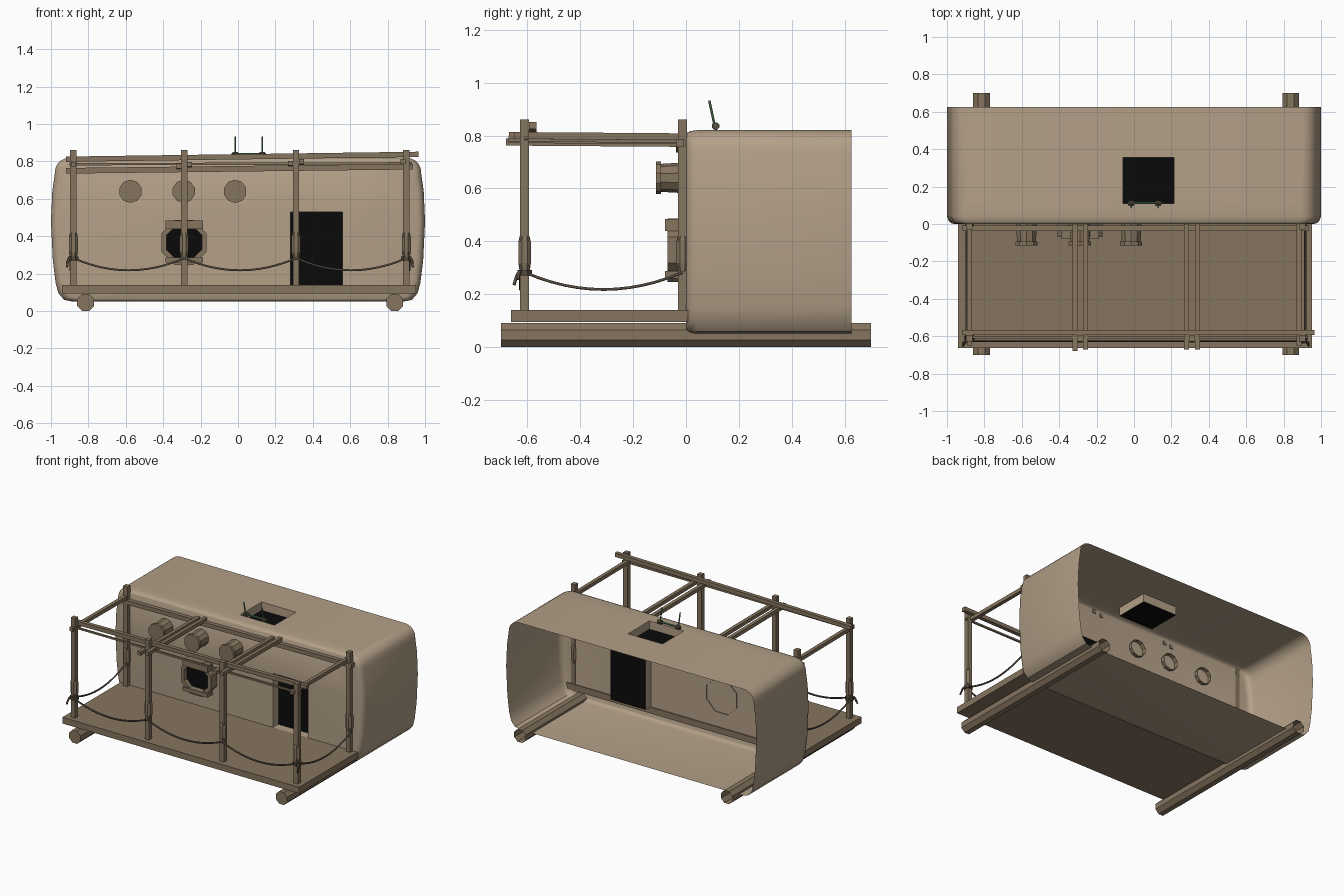
import bpy, bmesh, math
from mathutils import Vector, Matrix

if "Cube" in bpy.data.objects:
    bpy.data.objects.remove(bpy.data.objects["Cube"])


def material(name, rgb):
    m = bpy.data.materials.new(name)
    m.use_nodes = True
    m.diffuse_color = (*rgb, 1)
    m.node_tree.nodes["Principled BSDF"].inputs["Base Color"].default_value = (*rgb, 1)
    return m


PLASTER = material("tan plaster", (0.45, 0.35, 0.245))
WOOD = material("brown wood", (0.24, 0.178, 0.114))
BLACK = material("black opening", (0.003, 0.003, 0.003))
ROPE = material("dark rope", (0.09, 0.07, 0.05))
GREEN = material("dull green metal", (0.12, 0.25, 0.13))


def add(name, bm, *mats, smooth=None):
    me = bpy.data.meshes.new(name)
    bm.to_mesh(me)
    bm.free()
    for m in mats:
        me.materials.append(m)
    if smooth:
        me.shade_smooth()
        me.set_sharp_from_angle(angle=math.radians(smooth))
    ob = bpy.data.objects.new(name, me)
    bpy.context.collection.objects.link(ob)
    return ob


def box(name, lo, hi, mat=WOOD):
    lo, hi = Vector(lo), Vector(hi)
    bm = bmesh.new()
    bmesh.ops.create_cube(bm, size=1, matrix=Matrix.Translation((lo + hi) / 2)
                          @ Matrix.Diagonal((*(hi - lo), 1)))
    return add(name, bm, mat)


def loft(name, start, end, rings, sides, mats=(WOOD,), caps=(True, True)):
    """Rings of (fraction along the axis, radius), bridged from start to end."""
    start, end = Vector(start), Vector(end)
    q = (end - start).to_track_quat('Z', 'Y')
    bm = bmesh.new()
    loops = []
    for t, r in rings:
        c = start.lerp(end, t)
        angles = [math.tau * (i + 0.5) / sides for i in range(sides)]
        loops.append([bm.verts.new(c + q @ Vector((r * math.cos(a), r * math.sin(a), 0)))
                      for a in angles])
    for a, b in zip(loops, loops[1:]):
        for i in range(sides):
            j = (i + 1) % sides
            bm.faces.new((a[i], a[j], b[j], b[i]))
    if caps[0]:
        bm.faces.new(loops[0][::-1])
    if caps[1]:
        bm.faces.new(loops[-1]).material_index = len(mats) - 1
    return add(name, bm, *mats)


def beam(name, a, b, width=0.026, mat=WOOD, sides=4):
    r = width / 2 / math.cos(math.pi / sides)
    return loft(name, a, b, [(0, r), (1, r)], sides, (mat,))


# Hut shell: rounded outline lofted from the front wall to the open back
def half_outline():
    pts = [(0.88, 0.05), (0.93, 0.06), (0.96, 0.095), (0.975, 0.15), (0.99, 0.27),
           (1.0, 0.48), (0.993, 0.64), (0.98, 0.73)]
    for i in range(1, 6):
        a = math.radians(18 * i)
        pts.append((0.9 + 0.08 * math.cos(a), 0.74 + 0.08 * math.sin(a)))
    return pts


half = half_outline()
outline = half + [(-x, z) for x, z in reversed(half)]
bm = bmesh.new()
loops = []
for y, inset in [(0, 0.04), (0.004, 0.024), (0.015, 0.01), (0.04, 0), (0.625, 0)]:
    loops.append([bm.verts.new((x * (1 - inset), y, 0.435 + (z - 0.435) * (1 - inset)))
                  for x, z in outline])
for a, b in zip(loops, loops[1:]):
    for i in range(len(a)):
        j = (i + 1) % len(a)
        bm.faces.new((a[i], a[j], b[j], b[i]))
bm.faces.new(loops[0])
bmesh.ops.recalc_face_normals(bm, faces=bm.faces)
if min(bm.faces, key=lambda f: f.calc_center_median().y).normal.y > 0:
    bmesh.ops.reverse_faces(bm, faces=bm.faces)


def recess(wall, axes, lo, hi, push):
    """Cut a rectangle in a flat wall and push it in as a dark panel."""
    for ax, a, b in zip(axes, lo, hi):
        for value in (a, b):
            faces = [f for f in bm.faces if wall(f)]
            geom = faces + list({e for f in faces for e in f.edges}) \
                + list({v for f in faces for v in f.verts})
            co, no = Vector(), Vector()
            co[ax], no[ax] = value, 1
            bmesh.ops.bisect_plane(bm, geom=geom, plane_co=co, plane_no=no, dist=1e-5)
    for f in [f for f in bm.faces if wall(f)]:
        c = f.calc_center_bounds()
        if all(a < c[ax] < b for ax, a, b in zip(axes, lo, hi)):
            panel = bmesh.ops.extrude_discrete_faces(bm, faces=[f])["faces"][0]
            panel.material_index = 1
            bmesh.ops.translate(bm, verts=panel.verts, vec=push)
            break


recess(lambda f: f.normal.y < -0.99 and f.calc_center_median().y < 0.002,
       (0, 2), (0.28, 0.14), (0.56, 0.53), (0, 0.06, 0))
recess(lambda f: f.normal.z > 0.99 and f.calc_center_median().z > 0.8 and f.calc_area() > 0.01,
       (0, 1), (-0.06, 0.11), (0.215, 0.355), (0, 0, -0.06))
add("hut_shell", bm, PLASTER, BLACK, smooth=35)

# Deck on two log runners
box("deck", (-0.94, -0.662, 0.095), (0.952, 0.008, 0.14))
for side, x in (("right", -0.815), ("left", 0.838)):
    loft(side + "_runner", (x, -0.70, 0.046), (x, 0.70, 0.046),
         [(0, 0.049), (1, 0.049)], 8, caps=(True, False))

# Round vent stubs
for i, x in enumerate((-0.575, -0.29, -0.015)):
    loft(f"vent_{i + 1}", (x, -0.114, 0.64), (x, 0.03, 0.64),
         [(0, 0.062), (0.14, 0.062), (0.14, 0.053), (1, 0.06)], 10, caps=(True, False))

# Octagonal window with a heavy frame
WX, WZ = -0.288, 0.367
loft("window_frame", (WX, 0.005, WZ), (WX, -0.07, WZ),
     [(0, 0.13), (1, 0.13), (1, 0.102), (0.55, 0.102)], 8, (WOOD, BLACK), (False, True))
for name, lo, hi in (("top", 0.072, 0.118), ("bottom", -0.108, -0.08)):
    box(f"window_{name}_board", (WX - 0.1, -0.08, WZ + lo), (WX + 0.1, -0.02, WZ + hi))

# Porch posts with a swollen grip
FRONT, BACK = -0.61, -0.013
POSTS = (-0.88, -0.288, 0.31, 0.90)


def post(name, x, y):
    beam(name, (x, y, 0.10), (x, y, 0.86), 0.034)
    loft(name + "_grip", (x, y, 0.285), (x, y, 0.42),
         [(0, 0.02), (0.25, 0.026), (0.82, 0.026), (1, 0.02)], 8)


for i, x in enumerate(POSTS):
    post(f"front_post_{i + 1}", x, FRONT)
post("right_back_post", POSTS[0], BACK)
post("left_back_post", POSTS[3], BACK)

# Roof frame
beam("front_rail", (-0.92, -0.58, 0.812), (0.965, -0.58, 0.838), 0.028)
beam("front_under_rail", (-0.90, -0.605, 0.785), (0.93, -0.605, 0.79), 0.012)
beam("back_rail", (-0.92, -0.022, 0.75), (0.935, -0.022, 0.772), 0.03)
for i, (x, y, z) in enumerate([(-0.88, -0.65, 0.785), (-0.315, -0.68, 0.775),
                               (-0.26, -0.67, 0.785), (0.28, -0.67, 0.79),
                               (0.34, -0.67, 0.80), (0.882, -0.65, 0.80)]):
    beam(f"cross_beam_{i + 1}", (x, y, z), (x, 0.005, z - 0.005))


# Slack rope barrier
def rope(name, a, b, sag=0.065, steps=12):
    a, b = Vector(a), Vector(b)
    cu = bpy.data.curves.new(name, 'CURVE')
    cu.dimensions = '3D'
    cu.bevel_depth = 0.006
    cu.bevel_resolution = 1
    sp = cu.splines.new('POLY')
    sp.points.add(steps)
    for i, p in enumerate(sp.points):
        t = i / steps
        p.co = (*(a.lerp(b, t) - Vector((0, 0, 4 * sag * t * (1 - t)))), 1)
    cu.materials.append(ROPE)
    bpy.context.collection.objects.link(bpy.data.objects.new(name, cu))


RZ = 0.283
for i, (a, b) in enumerate(zip(POSTS, POSTS[1:])):
    rope(f"front_rope_{i + 1}", (a, FRONT - 0.015, RZ), (b, FRONT - 0.015, RZ))
for side, x, s in (("right", POSTS[0], -1), ("left", POSTS[3], 1)):
    rope(side + "_rope", (x + s * 0.015, FRONT, RZ), (x + s * 0.015, BACK, RZ))
    loft(side + "_rope_wrap", (x, FRONT, 0.27), (x, FRONT, 0.292),
         [(0, 0.03), (1, 0.03)], 8, (ROPE,))
    for k, dy in (("long", -0.04), ("short", -0.025)):
        rope(f"{side}_rope_{k}_tail", (x + s * 0.02, FRONT - 0.02, 0.285),
             (x + s * 0.035, FRONT + dy, 0.235 if k == "long" else 0.255), -0.008, 4)

# Slim roof aerial in front of the hatch
beam("aerial_bar", (-0.035, 0.112, 0.838), (0.15, 0.112, 0.838), 0.012, GREEN, 6)
for side, x in (("right", -0.015), ("left", 0.13)):
    beam(side + "_aerial_rod", (x, 0.112, 0.82), (x, 0.088, 0.932), 0.008, GREEN, 6)
    loft(side + "_aerial_clamp", (x - 0.014, 0.112, 0.836), (x + 0.014, 0.112, 0.836),
         [(0, 0.015), (1, 0.015)], 8, (ROPE,))
